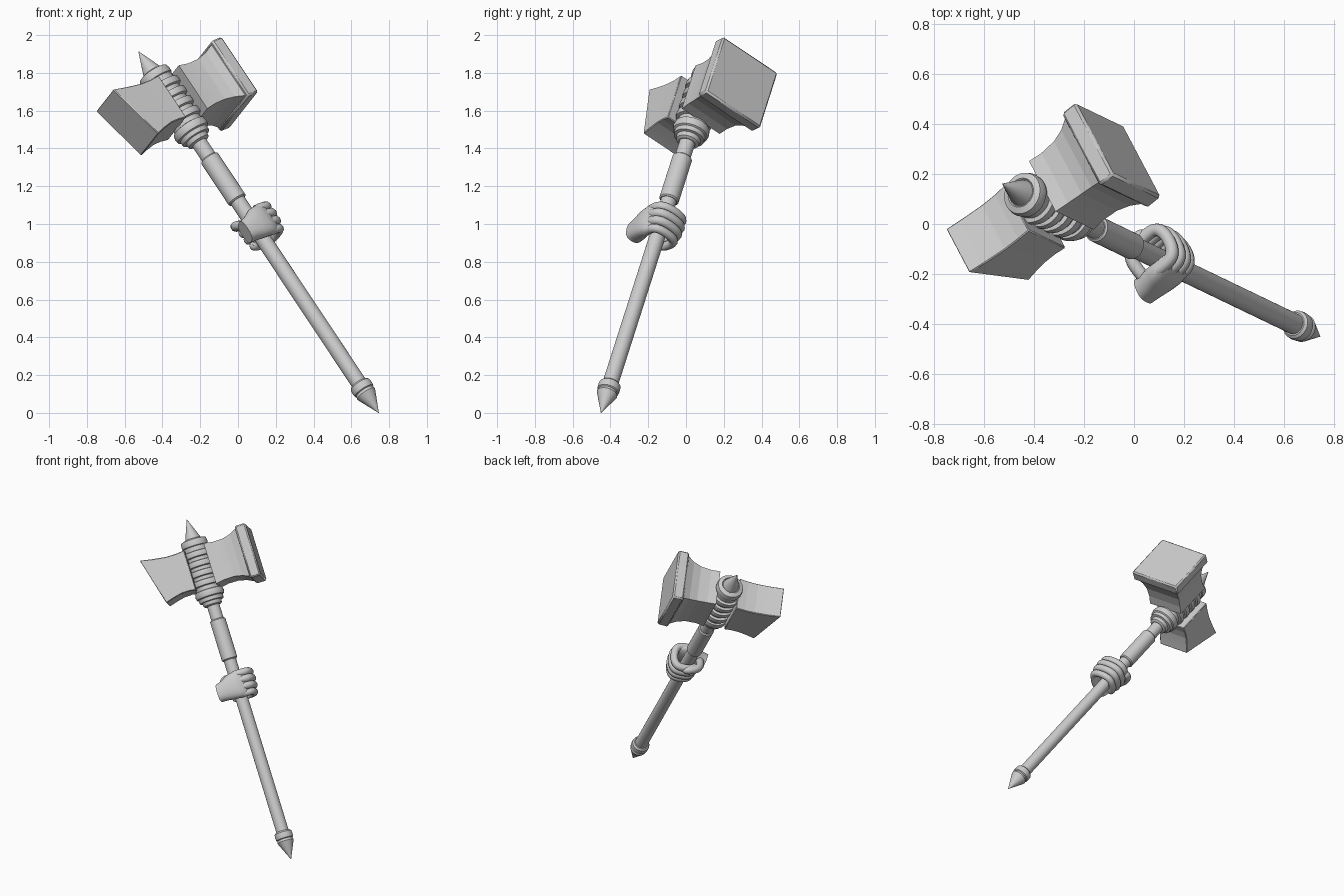
import bpy, bmesh, math
from mathutils import Matrix, Vector

if "Cube" in bpy.data.objects:
    bpy.data.objects.remove(bpy.data.objects["Cube"])

# Local frame: X = striking direction, Y = head depth, Z = along the handle from its bottom tip
Z = Vector((-0.535, 0.257, 0.805)).normalized()
Y = Vector((-0.403, 0.762, -0.510))
Y = (Y - Z * Y.dot(Z)).normalized()
X = Y.cross(Z)
FRAME = Matrix.Translation((0.745, -0.45, 0.0)) @ Matrix((X, Y, Z)).transposed().to_4x4()


def skin(name, rings, angle=30, bevel=0):
    """Join rings of points into a closed solid."""
    bm = bmesh.new()
    loops = [[bm.verts.new(p) for p in ring] for ring in rings]
    n = len(loops[0])
    for a, b in zip(loops, loops[1:]):
        for i in range(n):
            j = (i + 1) % n
            bm.faces.new((a[i], a[j], b[j], b[i]))
    bm.faces.new(loops[0])
    bm.faces.new(loops[-1])
    bmesh.ops.recalc_face_normals(bm, faces=bm.faces)
    me = bpy.data.meshes.new(name)
    bm.to_mesh(me)
    bm.free()
    ob = bpy.data.objects.new(name, me)
    bpy.context.collection.objects.link(ob)
    ob.matrix_world = FRAME
    if bevel:
        m = ob.modifiers.new("bevel", 'BEVEL')
        m.width = bevel
        m.segments = 1
    bpy.ops.object.select_all(action='DESELECT')
    ob.select_set(True)
    bpy.context.view_layer.objects.active = ob
    bpy.ops.object.shade_smooth_by_angle(angle=math.radians(angle))
    return ob


def lathe(name, profile, n=32):
    """Revolve (radius, height) points about the handle axis."""
    return skin(name, [[(r * math.cos(2 * math.pi * i / n), r * math.sin(2 * math.pi * i / n), z)
                        for i in range(n)] for r, z in profile])


MID = 2.034  # height of the head's centre line


def block(name, sections, bevel):
    """Rectangular sections: x at top, x at bottom, half height, half depth."""
    return skin(name, [[(xt, -w, MID + s), (xt, w, MID + s), (xb, w, MID - s), (xb, -w, MID - s)]
                       for xt, xb, s, w in sections], 5, bevel)


# Handle: shaft, sleeve and pointed pommel
lathe("shaft", [(0.042, 0.12), (0.042, 1.86)])
lathe("sleeve", [(0.046, 1.395), (0.053, 1.402), (0.053, 1.673), (0.046, 1.68)])
lathe("pommel_spike", [(0.0008, 0.0), (0.056, 0.125), (0.05, 0.145)])
lathe("pommel_ring", [(0.048, 0.138), (0.058, 0.145), (0.06, 0.165), (0.058, 0.185), (0.048, 0.195)])

# Collar below the head, ringed core, cap and top spike
lathe("collar", [(0.05, 1.775), (0.062, 1.782), (0.066, 1.805), (0.082, 1.808), (0.084, 1.832),
                 (0.094, 1.837), (0.099, 1.857), (0.094, 1.88), (0.08, 1.885)])
lathe("core", [(0.083, 1.86), (0.083, 2.21)])
for i in range(4):
    z = 1.932 + i * 0.066
    lathe(f"core_ring_{i + 1}", [(0.08, z - 0.023), (0.099, z - 0.018), (0.102, z),
                                 (0.099, z + 0.018), (0.08, z + 0.023)])
lathe("cap_ring", [(0.08, 2.18), (0.088, 2.187), (0.09, 2.21), (0.085, 2.23), (0.06, 2.24), (0.056, 2.235)])
lathe("top_spike", [(0.056, 2.22), (0.05, 2.25), (0.0008, 2.378)])

# Head: slanted wedge side, flared neck and striking plate
block("wedge_end", [(-0.372, -0.285, 0.162, 0.115), (-0.29, -0.23, 0.146, 0.116),
                    (-0.2, -0.17, 0.133, 0.117), (-0.13, -0.12, 0.132, 0.118),
                    (-0.07, -0.07, 0.138, 0.12)], 0.004)
block("neck", [(0.07, 0.07, 0.142, 0.132), (0.13, 0.13, 0.132, 0.132), (0.2, 0.2, 0.132, 0.138),
               (0.255, 0.255, 0.145, 0.15), (0.305, 0.305, 0.168, 0.17)], 0)
block("striking_plate", [(0.302, 0.302, 0.182, 0.19), (0.377, 0.377, 0.182, 0.19)], 0.01)

# Hand: palm with a flat-cut wrist
N = 20
palm = []
for x, y, z, hs, ht in [(-0.128, -0.066, 1.195, 0.062, 0.05), (-0.09, -0.07, 1.2, 0.068, 0.05),
                        (-0.04, -0.078, 1.21, 0.086, 0.046), (0.01, -0.082, 1.213, 0.092, 0.042),
                        (0.05, -0.076, 1.213, 0.09, 0.036), (0.075, -0.065, 1.213, 0.08, 0.022)]:
    ring = []
    for i in range(N):
        c, s = math.cos(2 * math.pi * i / N), math.sin(2 * math.pi * i / N)
        ring.append((x + 0.2 * ht * s, y + ht * math.copysign(abs(s) ** 0.8, s),
                     z + hs * math.copysign(abs(c) ** 0.8, c)))
    palm.append(ring)
skin("palm", palm, 50)


def digit(name, points, radius):
    """Rounded tube for a finger or thumb."""
    cu = bpy.data.curves.new(name, 'CURVE')
    cu.dimensions = '3D'
    cu.bevel_depth = radius
    cu.bevel_resolution = 3
    cu.use_fill_caps = True
    sp = cu.splines.new('NURBS')
    sp.points.add(len(points) - 1)
    for k, (pt, p) in enumerate(zip(sp.points, points)):
        pt.co = (*p, 1)
        pt.radius = 0.25 if k == len(points) - 1 else 1.0
    sp.use_endpoint_u = True
    sp.order_u = 3
    sp.resolution_u = 6
    ob = bpy.data.objects.new(name, cu)
    bpy.context.collection.objects.link(ob)
    ob.matrix_world = FRAME


# Four fingers curling round the shaft, and the thumb above them
for i in range(4):
    z = 1.143 + i * 0.046
    k = (0.92, 1.0, 1.03, 1.0)[i]
    path = [(0.0, -0.085), (0.06, -0.09), (0.1, -0.06), (0.105, 0.02), (0.08, 0.075),
            (0.02, 0.08), (-0.03, 0.068), (-0.055, 0.04), (-0.057, 0.03)]
    digit(f"finger_{i + 1}", [(x * k, y * k, z) for x, y in path], 0.026 * k)
digit("thumb", [(-0.08, -0.06, 1.225), (-0.085, -0.01, 1.26), (-0.075, 0.05, 1.285),
                (-0.03, 0.085, 1.29), (0.02, 0.095, 1.28), (0.035, 0.095, 1.277)], 0.027)
